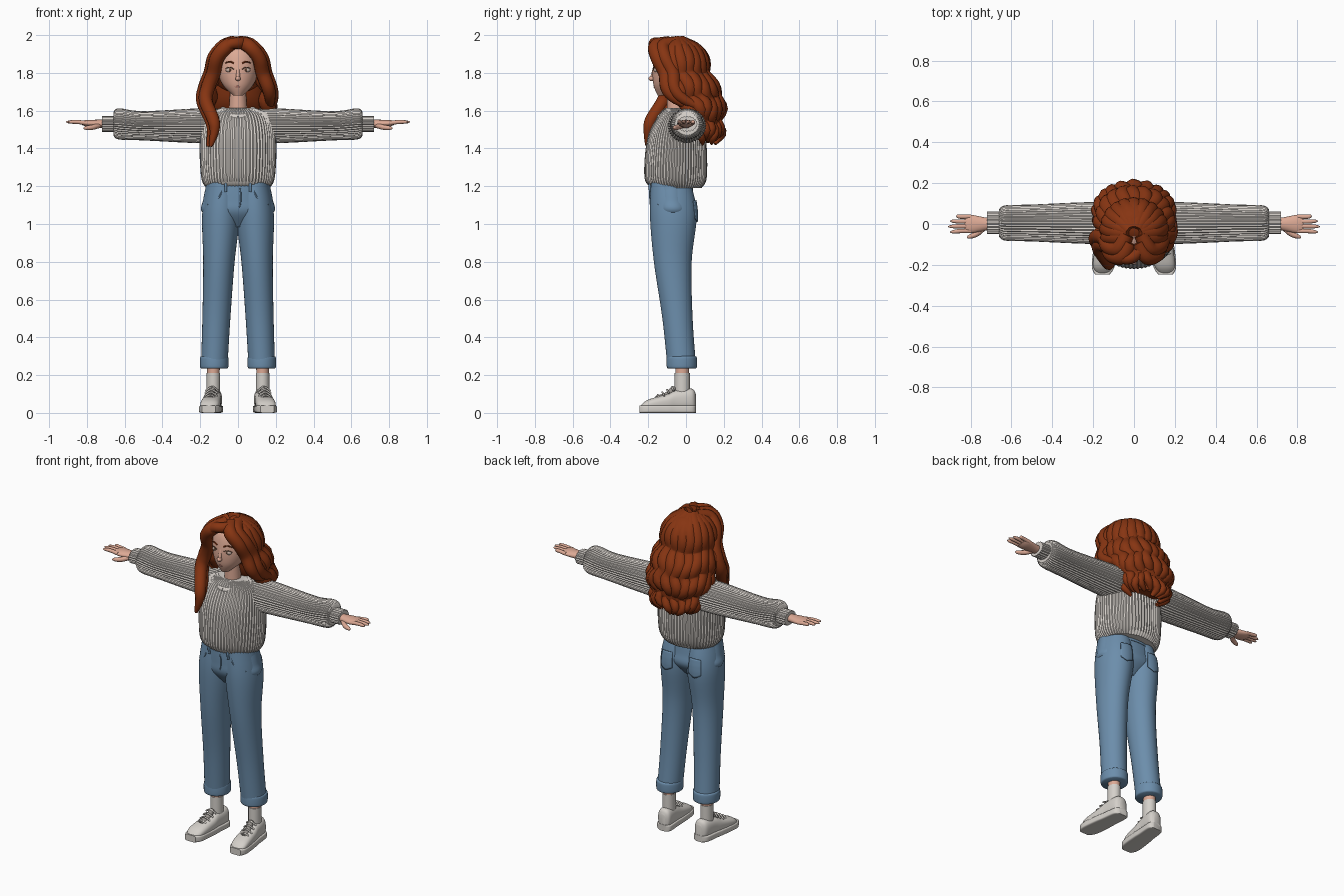
import bpy, bmesh, math, random
from mathutils import Vector, Matrix

random.seed(4)
default = bpy.data.objects.get("Cube")
if default:
    bpy.data.objects.remove(default)


def material(name, *colour):
    mat = bpy.data.materials.new(name)
    mat.use_nodes = True
    mat.diffuse_color = (*colour, 1)
    shader = mat.node_tree.nodes["Principled BSDF"]
    shader.inputs["Base Color"].default_value = (*colour, 1)
    shader.inputs["Roughness"].default_value = .8
    return mat


SKIN = material("warm skin", .72, .4, .3)
HAIR = material("copper hair", .24, .035, .006)
KNIT = material("cream knit", .66, .62, .58)
DENIM = material("blue denim", .15, .27, .41)
SHOE = material("off white canvas", .66, .63, .59)
GREY = material("grey tongue", .3, .28, .26)
LIPS = material("muted lips", .5, .2, .16)
EYE = material("soft eye", .55, .42, .36)
IRIS = material("brown iris", .14, .07, .04)
parts = []


def finish(name, bm, mat, mirror=False):
    bmesh.ops.recalc_face_normals(bm, faces=bm.faces)
    mesh = bpy.data.meshes.new(name)
    bm.to_mesh(mesh)
    bm.free()
    mesh.materials.append(mat)
    part = bpy.data.objects.new(name, mesh)
    bpy.context.collection.objects.link(part)
    if mirror:
        part.modifiers.new("mirror", 'MIRROR')
    parts.append(part)
    return part


def spline(rows, steps):
    """Catmull-Rom interpolation of tuples of any length."""
    last = len(rows) - 1
    for i in range(last):
        before, start, end, after = (rows[min(max(i + k, 0), last)] for k in (-1, 0, 1, 2))
        for step in range(steps):
            t = step / steps
            yield [q + t / 2 * (r - p + t * (2 * p - 5 * q + 4 * r - w + t * (3 * (q - r) + w - p)))
                   for p, q, r, w in zip(before, start, end, after)]
    yield list(rows[last])


def skin_rings(name, rings, mat, mirror):
    bm = bmesh.new()
    rings = [[bm.verts.new(co) for co in ring] for ring in rings]
    for low, high in zip(rings, rings[1:]):
        for j in range(len(low)):
            bm.faces.new((low[j - 1], low[j], high[j], high[j - 1]))
    bm.faces.new(rings[0])
    bm.faces.new(rings[-1])
    return finish(name, bm, mat, mirror)


def loft(name, axis, rows, mat, mirror=False, across=0, lean=0, power=2, ribs=0, steps=6):
    """Rows hold station, centre offset and two radii; ribs are knitted ridges."""
    count = ribs * 4 or 48
    rings = []
    for t, offset, wide, deep in spline(rows, steps):
        ring = []
        for j in range(count):
            angle = math.tau * j / count
            ridge = .0025 * math.cos(ribs * angle) if ribs else 0
            c, s = (math.copysign(abs(v) ** (2 / power), v) for v in (math.cos(angle), math.sin(angle)))
            a = across + lean * t + (wide + ridge) * c
            b = offset + (deep + ridge) * s
            ring.append({'X': (t, a, b), 'Y': (a, t, b), 'Z': (a, b, t)}[axis])
        rings.append(ring)
    return skin_rings(name, rings, mat, mirror)


def tube(name, points, width, mat, mirror=False, taper=.8, steps=6, sides=12):
    """Round strand along a smooth path, narrowing at its far end."""
    path = [Vector(p) for p in spline(points, steps)]
    rings, side = [], Vector((.3, .9, .2))
    for i, p in enumerate(path):
        tangent = (path[min(i + 1, len(path) - 1)] - path[max(i - 1, 0)]).normalized()
        side = (side - tangent * side.dot(tangent)).normalized()
        other = tangent.cross(side)
        radius = width * (1 - taper * (i / (len(path) - 1)) ** 6)
        angles = [math.tau * j / sides for j in range(sides)]
        rings.append([p + radius * (side * math.cos(a) + other * math.sin(a)) for a in angles])
    return skin_rings(name, rings, mat, mirror)


def ball(name, centre, radii, mat, mirror=False):
    bm = bmesh.new()
    bmesh.ops.create_uvsphere(bm, u_segments=28, v_segments=18, radius=1,
                              matrix=Matrix.Translation(centre) @ Matrix.Diagonal((*radii, 1)))
    return finish(name, bm, mat, mirror)


# Head, neck and face
loft("head", 'Z', [(1.68, -.12, .025, .03), (1.74, -.08, .083, .093), (1.83, -.055, .108, .12),
                   (1.92, -.05, .09, .1), (1.96, -.04, .03, .04)], SKIN)
loft("neck", 'Z', [(1.56, -.05, .05, .05), (1.74, -.055, .04, .045)], SKIN)
tube("nose_bridge", [(0, -.165, 1.83), (0, -.175, 1.79), (0, -.182, 1.77)], .01, SKIN, taper=0)
ball("nose_tip", (0, -.182, 1.77), (.014, .017, .013), SKIN)
ball("eye", (.044, -.158, 1.815), (.021, .012, .013), EYE, True)
ball("iris", (.043, -.163, 1.815), (.008, .009, .01), IRIS, True)
for name, height, width, mat in (("upper_lash", 1.82, .0025, IRIS), ("eyebrow", 1.85, .004, HAIR)):
    tube(name, [(.022, -.172, height), (.045, -.169, height + .01), (.07, -.153, height)], width, mat, True)
for name, height in (("upper_lip", 1.734), ("lower_lip", 1.726)):
    tube(name, [(-.024, -.16, 1.73), (0, -.167, height), (.024, -.16, 1.73)], .005, LIPS)

# Sweater with ribbed knit
loft("sweater_body", 'Z', [(1.19, -.05, .165, .13), (1.25, -.055, .193, .163), (1.45, -.05, .2, .153),
                           (1.57, -.043, .17, .105), (1.615, -.045, .09, .065)], KNIT, ribs=64)
loft("sleeve", 'X', [(.08, 1.52, .09, .085), (.2, 1.52, .1, .09), (.5, 1.52, .088, .075),
                     (.63, 1.53, .084, .08), (.66, 1.53, .065, .06)], KNIT, True, across=.005, ribs=40)
loft("sleeve_cuff", 'X', [(.65, 1.53, .053, .04), (.72, 1.53, .053, .04)], KNIT, True, across=.006, ribs=20)
turns = [math.tau * i / 36 for i in range(37)]
tube("collar", [(.088 * math.sin(a), -.045 - .092 * math.cos(a), 1.592 - .026 * math.cos(a)) for a in turns],
     .017, KNIT, taper=0, steps=1)

# Hands
loft("palm", 'X', [(.69, 1.53, .027, .022), (.73, 1.53, .032, .022), (.8, 1.533, .045, .018),
                   (.83, 1.536, .036, .009)], SKIN, True)
for i, finger in enumerate(("little", "ring", "middle", "index")):
    y, tip = .036 - .0235 * i, .91 - .01 * (i - 2) ** 2
    tube(finger + "_finger", [(.8, y, 1.534), (.85, y, 1.54), (tip, y * 1.15, 1.54)], .011, SKIN, True)
tube("thumb", [(.735, -.018, 1.522), (.77, -.048, 1.512), (.818, -.067, 1.507)], .014, SKIN, True)

# Jeans
leg = loft("jeans_leg", 'Z', [(.24, -.022, .07, .076), (.5, -.045, .074, .08), (.8, -.07, .083, .1),
                              (1.05, -.067, .1, .124), (1.22, -.08, .08, .105)],
           DENIM, True, across=.137, lean=-.045)
loft("jeans_hips", 'Z', [(.985, -.07, .07, .06), (1.06, -.068, .188, .115), (1.13, -.074, .184, .115),
                         (1.23, -.08, .163, .108)], DENIM)
loft("waistband", 'Z', [(1.175, -.078, .174, .116), (1.225, -.08, .168, .113)], DENIM)
loft("trouser_cuff", 'Z', [(.235, -.022, .068, .073), (.245, -.022, .075, .08), (.29, -.022, .075, .08),
                           (.3, -.022, .068, .073)], DENIM, True, across=.126)
tube("belt_loop", [(.065, -.19, 1.22), (.065, -.193, 1.2), (.065, -.188, 1.17)], .007, DENIM, True, taper=0)
tube("fly_seam", [(.012, -.191, 1.19), (.014, -.19, 1.12), (0, -.182, 1.06)], .004, DENIM)
tube("front_pocket_seam", [(.085, -.184, 1.18), (.105, -.184, 1.135), (.165, -.146, 1.1)], .004, DENIM, True)
bm = bmesh.new()
bmesh.ops.create_grid(bm, x_segments=10, y_segments=10, size=.05)
for v in bm.verts:
    # The lower edge of the pocket comes to a blunt point
    point = min(v.co.y, 0) * (.4 - 8 * abs(v.co.x))
    v.co = (.1 + v.co.x, .07, 1.08 + v.co.y + point)
pocket = finish("back_pocket", bm, DENIM)
wrap = pocket.modifiers.new("wrap", 'SHRINKWRAP')
wrap.target, wrap.offset = leg, .004
thick = pocket.modifiers.new("thickness", 'SOLIDIFY')
thick.thickness, thick.offset = .006, 0
pocket.modifiers.new("mirror", 'MIRROR')

# Ankles, socks and shoes
loft("ankle", 'Z', [(.18, -.02, .033, .036), (.3, -.02, .034, .038)], SKIN, True, across=.13)
loft("sock", 'Z', [(.07, -.02, .036, .04), (.21, -.02, .036, .04)], SHOE, True, across=.13)
outline = [(-.24, .03, .04), (-.2, .05, .07), (-.1, .05, .1), (-.05, .046, .12), (.03, .042, .128), (.052, .02, .1)]
loft("shoe_upper", 'Y', [(y, top / 2 + .005, wide, top / 2 - .005) for y, wide, top in outline],
     SHOE, True, across=.13, lean=-.1, power=2.5)
loft("shoe_sole", 'Y', [(y * 1.03, .02, wide + .006, .02) for y, wide, top in outline],
     SHOE, True, across=.13, lean=-.1, power=6)
tube("shoe_tongue", [(.147, -.155, .073), (.14, -.1, .093), (.134, -.06, .135)], .018, GREY, True, taper=.3)
for i in range(4):
    x, y, z = .147 - .003 * i, -.15 + .025 * i, .083 + .014 * i
    tube("shoe_lace", [(x + side * .034, y + abs(side) * .01, z + .012 - abs(side) * .02) for side in (-1, 0, 1)],
         .005, SHOE, True, taper=0)

# Hair: cap, under-mass and long wavy locks down the back
ball("hair_cap", (0, 0, 1.83), (.145, .125, .15), HAIR)
loft("hair_under_mass", 'Z', [(1.45, .13, .08, .04), (1.54, .12, .13, .07), (1.65, .07, .15, .11),
                              (1.82, .01, .12, .09)], HAIR)
# Each row of the fall holds height, half width, centre and depth
fall = [(1.957, .02, -.05, .02), (1.9, .11, -.04, .11), (1.78, .135, -.02, .12), (1.67, .165, .02, .145),
        (1.54, .15, .085, .085), (1.42, .11, .1, .075)]
LOCKS = 13
for i in range(LOCKS):
    base = math.radians(105) * (2 * i / (LOCKS - 1) - 1)
    phase, lift = random.uniform(-.5, .5), random.uniform(0, .05)
    path = []
    for z, wide, centre, deep in spline(fall, 8):
        drop = 2 - z
        wave = 50 * (z - 1.6) + phase
        angle = base + .2 * drop * math.sin(wave + i)
        swell = .035 * drop * math.cos(wave)
        path.append(((wide + swell) * math.sin(angle), centre + (deep + swell) * math.cos(angle), z + lift * drop))
    tube("back_lock", path, .041, HAIR, steps=1)

# Face-framing locks: the right ones fall over the chest, the left ones go behind the shoulder
curtain = [(.02, -.09, 1.957), (.06, -.16, 1.94), (.11, -.15, 1.88), (.13, -.11, 1.8), (.16, -.1, 1.72)]
endings = {-1: [(.17, -.12, 1.65), (.13, -.185, 1.55), (.125, -.2, 1.49), (.145, -.205, 1.41)],
           1: [(.17, -.05, 1.66), (.165, .07, 1.6)]}
for side, name in ((-1, "right"), (1, "left")):
    for layer, place in enumerate(("front", "outer")):
        tube(name + "_" + place + "_lock",
             [(side * (x + .015 * layer), y + .04 * layer, z) for x, y, z in curtain + endings[side]], .038, HAIR)
tube("forelock", [(.05, -.1, 1.955), (0, -.158, 1.957), (-.05, -.17, 1.945), (-.11, -.16, 1.86)], .03, HAIR)

# Smooth shading with sharp edges kept
for part in parts:
    part.select_set(True)
bpy.context.view_layer.objects.active = parts[0]
bpy.ops.object.shade_smooth_by_angle(angle=math.radians(50))
